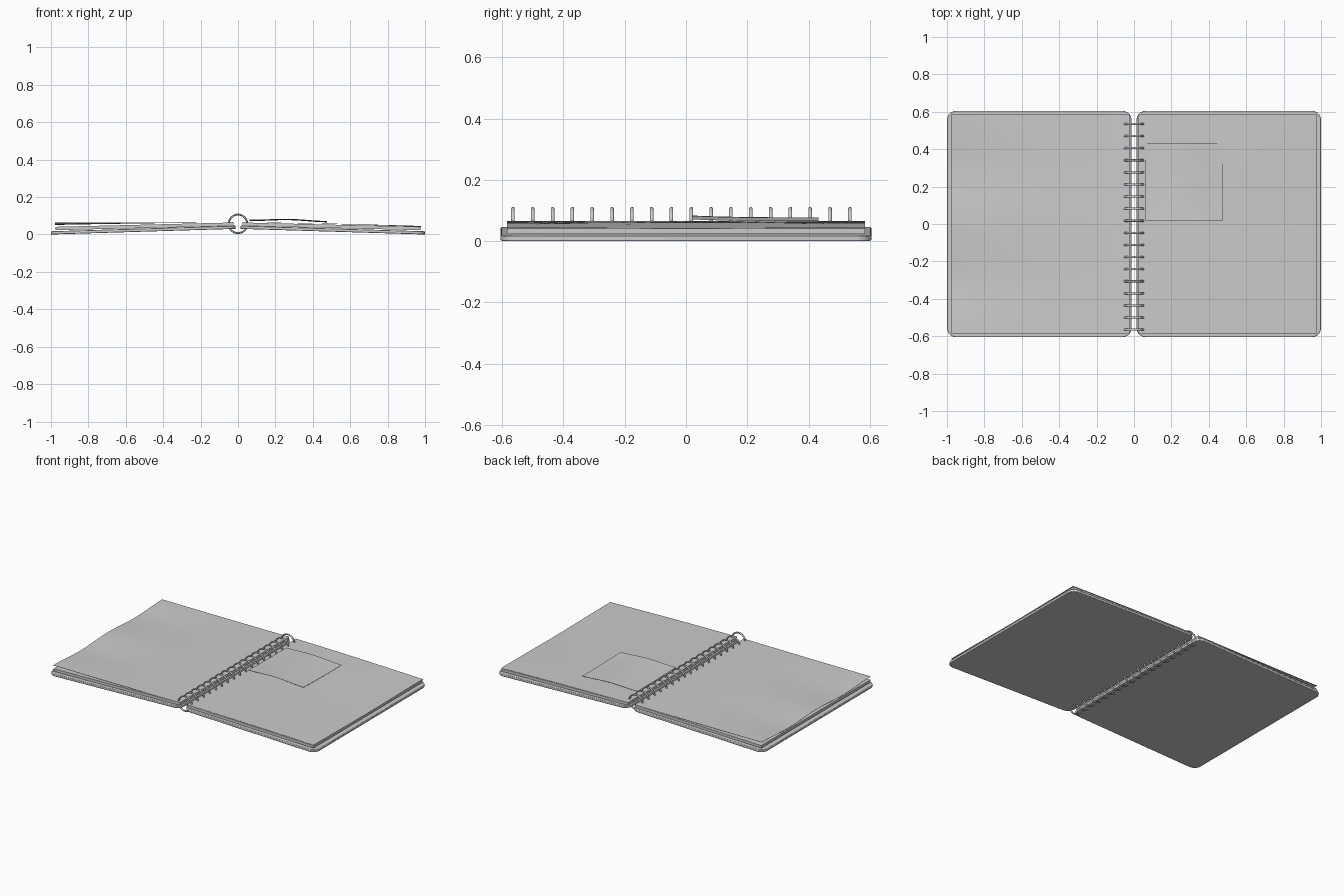
import bpy, bmesh, math

if "Cube" in bpy.data.objects:
    bpy.data.objects.remove(bpy.data.objects["Cube"])

def finish(name, bm, angle=40):
    bmesh.ops.recalc_face_normals(bm, faces=bm.faces)
    me = bpy.data.meshes.new(name)
    bm.to_mesh(me)
    bm.free()
    ob = bpy.data.objects.new(name, me)
    bpy.context.collection.objects.link(ob)
    bpy.ops.object.select_all(action='DESELECT')
    ob.select_set(True)
    bpy.context.view_layer.objects.active = ob
    bpy.ops.object.shade_smooth_by_angle(angle=math.radians(angle))
    return ob

def lerp(a, b, t):
    return a + (b - a) * t

def cover(name, side):
    # rounded rectangle board, tilted up towards the spine
    x0, x1, h, r = 0.013, 1.0, 0.605, 0.05
    pts = []
    for cx, cy, a0 in ((x1 - r, h - r, 0), (x0 + r, h - r, 90),
                       (x0 + r, -h + r, 180), (x1 - r, -h + r, 270)):
        for k in range(9):
            a = math.radians(a0 + k * 90 / 8)
            pts.append((cx + r * math.cos(a), cy + r * math.sin(a)))
    bm = bmesh.new()
    rings = []
    for dz in (0, 0.017):
        rings.append([bm.verts.new((side * x, y, lerp(0.0, 0.03, (1 - x) / (1 - x0)) + dz))
                      for x, y in pts])
    bm.faces.new(rings[0])
    bm.faces.new(rings[1])
    n = len(pts)
    for i in range(n):
        j = (i + 1) % n
        bm.faces.new((rings[0][i], rings[0][j], rings[1][j], rings[1][i]))
    ob = finish(name, bm)
    bev = ob.modifiers.new("soft_edge", 'BEVEL')
    bev.width, bev.segments = 0.003, 2
    return ob

def sheet(name, xr, yr, height, thick, nx=24, ny=24):
    # thin or thick slab whose top follows height(u, v)
    bm = bmesh.new()
    layers = []
    for bottom in (False, True):
        layers.append([[bm.verts.new((lerp(*xr, i / nx), lerp(*yr, j / ny),
                        height(i / nx, j / ny) - (thick if bottom else 0)))
                        for j in range(ny + 1)] for i in range(nx + 1)])
    for g in layers:
        for i in range(nx):
            for j in range(ny):
                bm.faces.new((g[i][j], g[i + 1][j], g[i + 1][j + 1], g[i][j + 1]))
    t, b = layers
    edge = ([(i, 0) for i in range(nx)] + [(nx, j) for j in range(ny)] +
            [(i, ny) for i in range(nx, 0, -1)] + [(0, j) for j in range(ny, 0, -1)])
    for k, (i, j) in enumerate(edge):
        p, q = edge[(k + 1) % len(edge)]
        bm.faces.new((t[i][j], t[p][q], b[p][q], b[i][j]))
    return finish(name, bm)

# covers and page stacks
for word, s in (("left", -1), ("right", 1)):
    cover(word + "_cover", s)
    sheet(word + "_page_stack", (s * 0.025, s * 0.975), (-0.585, 0.585),
          lambda u, v: lerp(0.064, 0.041, u), 0.018, 8, 2)

# loose top pages: the left one lifts and ripples along its outer edge
sheet("left_top_page", (-0.025, -0.978), (-0.585, 0.585),
      lambda u, v: lerp(0.0655, 0.058, u) + 0.006 * u * u * math.cos(4 * math.pi * v), 0.001)
sheet("right_top_page", (0.025, 0.978), (-0.585, 0.585),
      lambda u, v: lerp(0.0655, 0.0435, u) + 0.003 * math.sin(math.pi * u)
      + 0.002 * u * u * math.cos(2 * math.pi * v), 0.001)

# sticky note with a lifted, wavy lower edge
sheet("sticky_note", (0.062, 0.477), (0.02, 0.432),
      lambda u, v: lerp(0.073, 0.066, u) + 0.008 * math.sin(math.pi * u) ** 2
      + 0.006 * (1 - v) ** 3, 0.001)

# binding wire loops
for i in range(18):
    bpy.ops.mesh.primitive_torus_add(location=(0, -0.565 + i * 0.0647, 0.057),
                                     rotation=(math.pi / 2, 0, 0), major_radius=0.0495,
                                     minor_radius=0.005, major_segments=40, minor_segments=10)
    ring = bpy.context.object
    ring.name = "binding_ring_%02d" % (i + 1)
    ring.scale.z = 1.2
    bpy.ops.object.shade_smooth()
